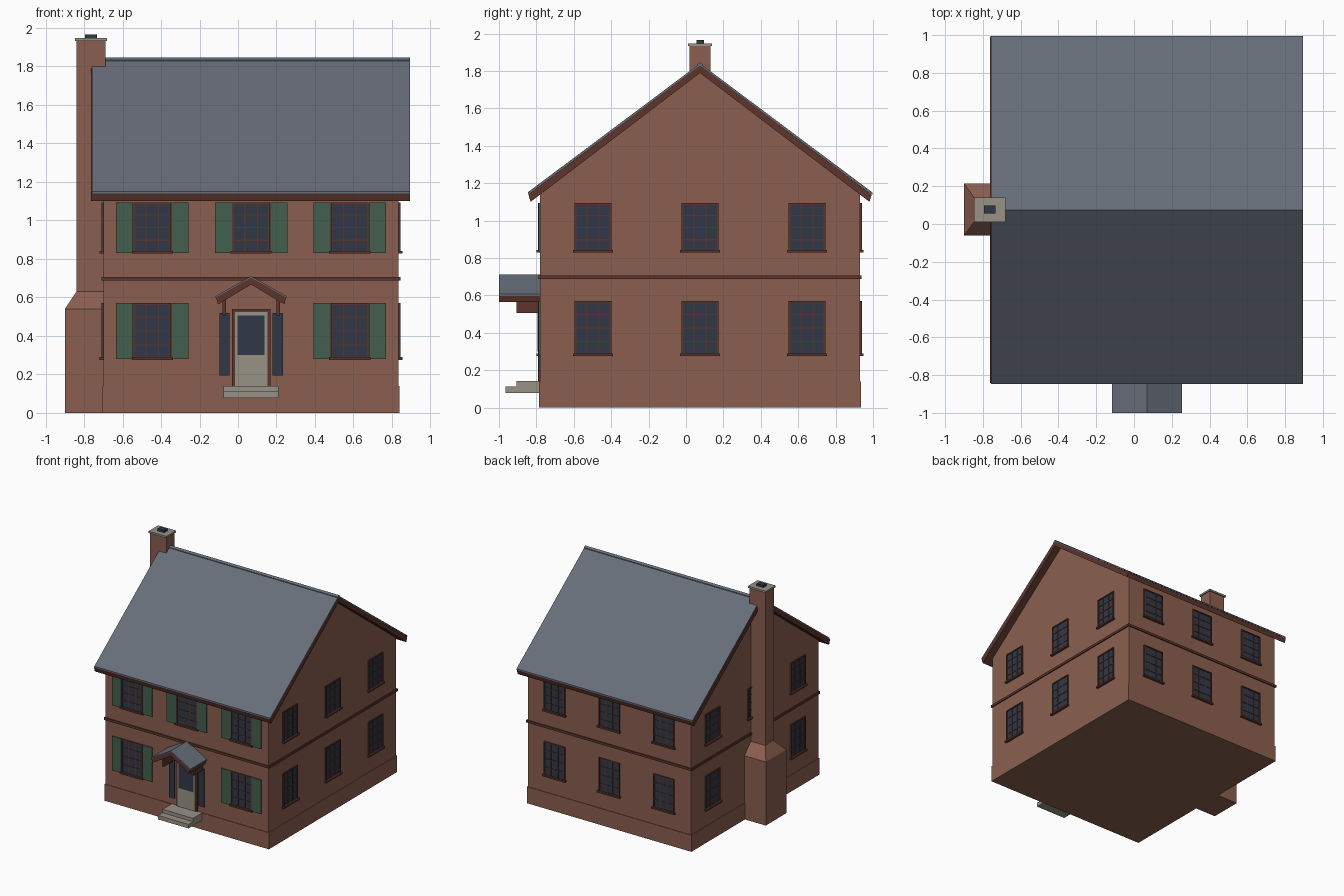
import bpy
import bmesh
from math import pi
from mathutils import Matrix, Vector

cube = bpy.data.objects.get("Cube")
if cube:
    bpy.data.objects.remove(cube, do_unlink=True)


def material(name, rgb):
    """Flat material from an 8-bit sRGB colour."""
    lin = [((c / 255 + 0.055) / 1.055) ** 2.4 for c in rgb] + [1]
    m = bpy.data.materials.new(name)
    m.use_nodes = True
    m.diffuse_color = lin
    m.node_tree.nodes["Principled BSDF"].inputs["Base Color"].default_value = lin
    return m


BRICK = material("brick", (139, 95, 80))
TRIM = material("brown_trim", (92, 53, 44))
SLATE = material("slate", (103, 110, 121))
GREEN = material("shutter_green", (68, 94, 77))
GLASS = material("dark_glass", (48, 56, 70))
STONE = material("pale_stone", (152, 146, 133))

CX, CY = 0.068, 0.075               # centre of the house
X0, X1, Y0, Y1 = -0.70, 0.835, -0.78, 0.93


def place(name, mesh):
    ob = bpy.data.objects.new(name, mesh)
    bpy.context.collection.objects.link(ob)
    return ob


def to_mesh(name, bm, mats):
    bmesh.ops.recalc_face_normals(bm, faces=bm.faces)
    mesh = bpy.data.meshes.new(name)
    bm.to_mesh(mesh)
    bm.free()
    for m in mats:
        mesh.materials.append(m)
    return mesh


def add_box(bm, x, y, z, index=0):
    """Box from (low, high) ranges."""
    size = Vector((x[1] - x[0], y[1] - y[0], z[1] - z[0]))
    mid = Vector((sum(x), sum(y), sum(z))) / 2
    mat = Matrix.Translation(mid) @ Matrix.Diagonal(size).to_4x4()
    made = bmesh.ops.create_cube(bm, size=1, matrix=mat)
    for f in {f for v in made["verts"] for f in v.link_faces}:
        f.material_index = index


def box(name, x, y, z, mat):
    bm = bmesh.new()
    add_box(bm, x, y, z)
    place(name, to_mesh(name, bm, [mat]))


def prism(name, profile, axis, low, high, mat):
    """Extrude a (side, z) profile along the x or y axis."""
    bm = bmesh.new()
    along = Vector((1, 0, 0)) if axis == "x" else Vector((0, 1, 0))
    across = Vector((0, 1, 0)) if axis == "x" else Vector((1, 0, 0))
    verts = [bm.verts.new(along * low + across * s + Vector((0, 0, z))) for s, z in profile]
    face = bm.faces.new(verts)
    ext = bmesh.ops.extrude_face_region(bm, geom=[face])
    moved = [g for g in ext["geom"] if isinstance(g, bmesh.types.BMVert)]
    bmesh.ops.translate(bm, verts=moved, vec=along * (high - low))
    place(name, to_mesh(name, bm, [mat]))


def chevron(mid, half, ridge, eave, drop, inset=0.0):
    """Inverted V profile of the given vertical thickness."""
    top = [(mid - half, eave), (mid, ridge), (mid + half, eave)]
    low = [(mid + half - inset, eave - drop), (mid, ridge - drop), (mid - half + inset, eave - drop)]
    return top + low


# Walls, plinth and belt course
prism("house_walls", [(Y0, 0), (Y1, 0), (Y1, 1.15), (CY, 1.79), (Y0, 1.15)], "x", X0, X1, BRICK)
e = 0.005
box("plinth", (X0 - e, X1 + e), (Y0 - e, Y1 + e), (0, 0.14), BRICK)
e = 0.009
box("belt_course", (X0 - e, X1 + e), (Y0 - e, Y1 + e), (0.687, 0.707), TRIM)

# Main roof: timber layer, slate layer, ridge cap
prism("roof_timber", chevron(CY, 0.918, 1.83, 1.141, 0.041, 0.012), "x", -0.763, 0.895, TRIM)
prism("roof_slate", chevron(CY, 0.921, 1.84, 1.151, 0.011), "x", -0.758, 0.895, SLATE)
prism("ridge_cap", chevron(CY, 0.016, 1.846, 1.834, 0.008), "x", -0.69, 0.895, SLATE)

# Chimney: wide base with sloping shoulders, shaft, cap and flue
box("chimney_base", (-0.90, X0), (-0.06, 0.215), (0, 0.54), BRICK)
bm = bmesh.new()
add_box(bm, (-0.90, X0), (-0.06, 0.215), (0.54, 0.63))
for v in bm.verts:
    if v.co.z > 0.6:
        v.co.x = max(v.co.x, -0.84)
        v.co.y = min(max(v.co.y, 0.02), 0.13)
place("chimney_shoulder", to_mesh("chimney_shoulder", bm, [BRICK]))
box("chimney_shaft", (-0.84, -0.688), (0.02, 0.13), (0.63, 1.932), BRICK)
box("chimney_cap", (-0.848, -0.68), (0.01, 0.14), (1.932, 1.947), STONE)
box("chimney_flue", (-0.795, -0.732), (0.055, 0.097), (1.947, 1.966), GLASS)


def window_mesh(name, low, high):
    """Window in a wall facing -y, with 3 by 4 panes and a sill."""
    bm = bmesh.new()
    w, b = 0.098, 0.009
    add_box(bm, (-w, w), (-0.003, 0.01), (low, high), 1)
    for s in (-1, 1):
        edge = sorted((s * w, s * (w - b)))
        add_box(bm, edge, (-0.01, 0.01), (low, high))
    add_box(bm, (-w, w), (-0.01, 0.01), (high - b, high))
    add_box(bm, (-w - b, w + b), (-0.02, 0.01), (low - 0.004, low + 0.01))
    t = 0.003
    for i in (-1, 1):
        x = i * w / 3
        add_box(bm, (x - t, x + t), (-0.007, 0.01), (low, high))
    for i in (1, 2, 3):
        z = low + (high - low) * i / 4
        add_box(bm, (-w, w), (-0.007, 0.01), (z - t, z + t))
    return to_mesh(name, bm, [TRIM, GLASS])


FLOORS = {"lower": (0.28, 0.57), "upper": (0.832, 1.093)}
XS = [CX - 0.513, CX, CX + 0.513]
YS = [CY - 0.572, CY, CY + 0.572]
WALLS = {
    "front": (0, [(x, Y0) for x in XS]),
    "left": (pi / 2, [(X1, y) for y in YS]),
    "back": (pi, [(x, Y1) for x in XS]),
    "right": (-pi / 2, [(X0, y) for y in YS]),
}

# Windows on every wall, shutters on the front only
for floor, (low, high) in FLOORS.items():
    mesh = window_mesh(floor + "_window", low, high)
    for wall, (angle, spots) in WALLS.items():
        for i, (x, y) in enumerate(spots):
            if wall == "front" and floor == "lower" and i == 1:
                continue
            ob = place(f"{wall}_{floor}_window_{i}", mesh)
            ob.location = (x, y, 0)
            ob.rotation_euler.z = angle
            if wall == "front":
                for s in (-1, 1):
                    span = sorted((x + s * 0.1, x + s * 0.188))
                    box(f"{floor}_shutter_{i}", span, (Y0 - 0.009, Y0), (low, high), GREEN)

# Door: frame, leaf, pane and side panels
box("door_frame", (CX - 0.1, CX + 0.1), (Y0 - 0.008, Y0), (0.14, 0.54), TRIM)
box("door_leaf", (CX - 0.084, CX + 0.084), (Y0 - 0.012, Y0), (0.14, 0.523), STONE)
box("door_pane", (CX - 0.07, CX + 0.07), (Y0 - 0.015, Y0), (0.30, 0.505), GLASS)
for s in (-1, 1):
    span = sorted((CX + s * 0.112, CX + s * 0.165))
    box("door_side_panel", span, (Y0 - 0.009, Y0), (0.195, 0.518), GLASS)

# Porch hood and brackets
prism("hood_timber", chevron(CX, 0.182, 0.703, 0.6, 0.036, 0.01), "y", -1.0, Y0, TRIM)
prism("hood_slate", chevron(CX, 0.185, 0.711, 0.606, 0.009), "y", -1.0, Y0, SLATE)
for s in (-1, 1):
    span = sorted((CX + s * 0.131, CX + s * 0.149))
    box("hood_bracket", span, (-0.905, Y0), (0.505, 0.592), TRIM)

# Door steps
box("upper_step", (CX - 0.143, CX + 0.143), (-0.905, Y0), (0.112, 0.141), STONE)
box("lower_step", (CX - 0.143, CX + 0.143), (-0.965, Y0), (0.078, 0.112), STONE)
